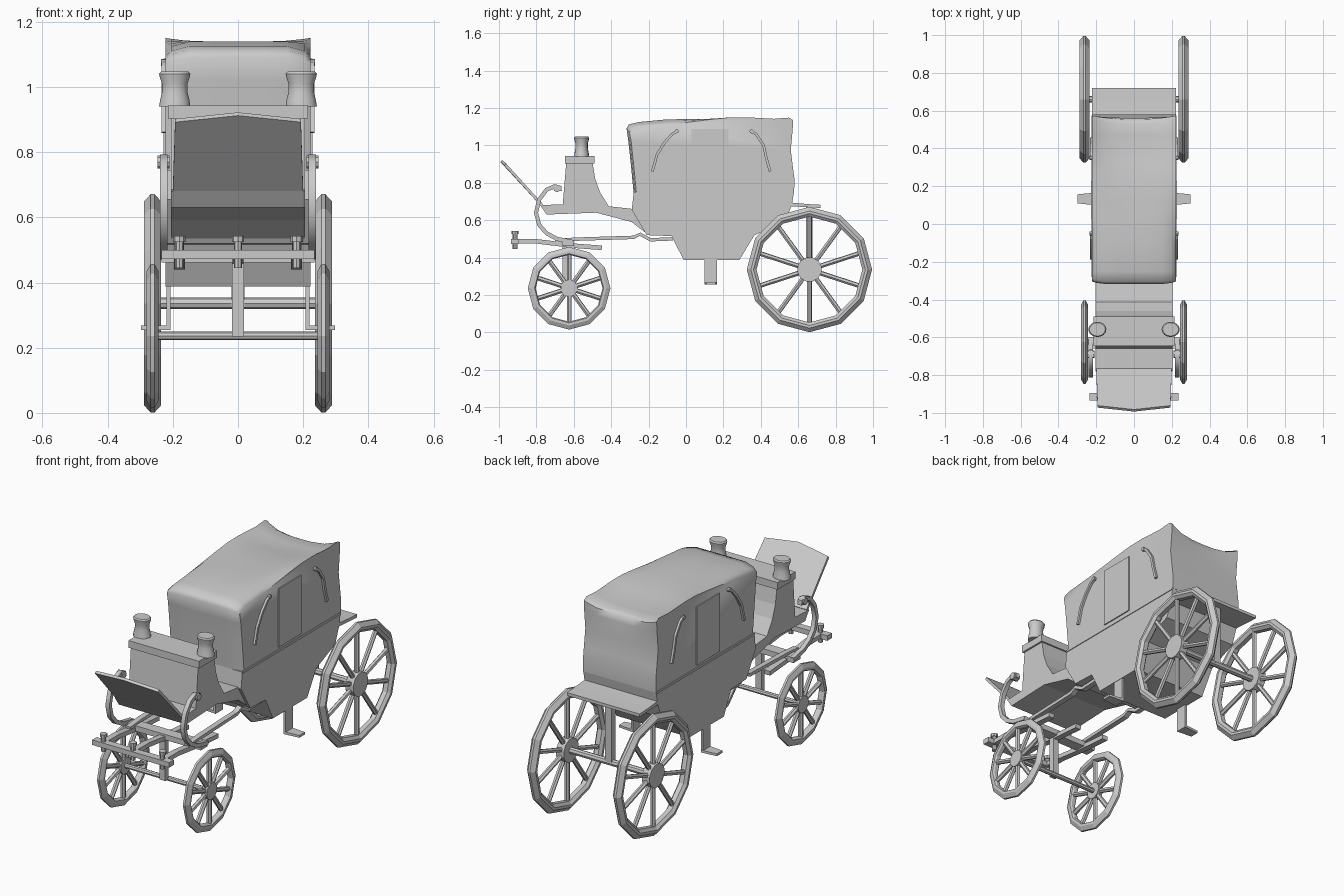
import bpy, bmesh, math
from mathutils import Vector

if "Cube" in bpy.data.objects:
    bpy.data.objects.remove(bpy.data.objects["Cube"])

grey = bpy.data.materials.new("plain_grey")
grey.diffuse_color = (0.6, 0.6, 0.6, 1)
grey.use_nodes = True
grey.node_tree.nodes["Principled BSDF"].inputs["Base Color"].default_value = grey.diffuse_color


def finish(name, bm, smooth=None):
    bmesh.ops.recalc_face_normals(bm, faces=bm.faces)
    me = bpy.data.meshes.new(name)
    bm.to_mesh(me)
    bm.free()
    me.materials.append(grey)
    ob = bpy.data.objects.new(name, me)
    bpy.context.collection.objects.link(ob)
    if smooth:
        bpy.ops.object.select_all(action='DESELECT')
        ob.select_set(True)
        bpy.context.view_layer.objects.active = ob
        bpy.ops.object.shade_smooth_by_angle(angle=math.radians(smooth))
    return ob


def skin(bm, rings, close=True, caps=True):
    """Join rings of points with quads."""
    vs = [[bm.verts.new(p) for p in r] for r in rings]
    n = len(vs[0])
    for a, b in zip(vs, vs[1:]):
        for i in range(n if close else n - 1):
            j = (i + 1) % n
            bm.faces.new((a[i], a[j], b[j], b[i]))
    if caps:
        bm.faces.new(vs[0])
        bm.faces.new(vs[-1])
    return vs


def slab(name, pts, x0, x1):
    """Side profile of (y, z) points drawn out across x."""
    bm = bmesh.new()
    skin(bm, [[(x, y, z) for y, z in pts] for x in (x0, x1)])
    return finish(name, bm)


def box(name, x0, x1, y0, y1, z0, z1):
    return slab(name, [(y0, z0), (y1, z0), (y1, z1), (y0, z1)], x0, x1)


def rod(bm, a, b, r, n=6, r2=None):
    a, b = Vector(a), Vector(b)
    d = (b - a).normalized()
    u = d.orthogonal().normalized()
    w = d.cross(u)
    skin(bm, [[p + (u * math.cos(t) + w * math.sin(t)) * s
               for t in [2 * math.pi * i / n for i in range(n)]]
              for p, s in ((a, r), (b, r2 or r))])


def ribbon(name, x, pts, wide, thick, smooth=None):
    """Rectangular strap following a (y, z) path."""
    bm = bmesh.new()
    rings = []
    for i, p in enumerate(pts):
        a, b = pts[max(i - 1, 0)], pts[min(i + 1, len(pts) - 1)]
        t = Vector((b[0] - a[0], b[1] - a[1])).normalized() * thick / 2
        lo, hi = (p[0] + t.y, p[1] - t.x), (p[0] - t.y, p[1] + t.x)
        rings.append([(x - wide / 2, *lo), (x + wide / 2, *lo),
                      (x + wide / 2, *hi), (x - wide / 2, *hi)])
    skin(bm, rings)
    return finish(name, bm, smooth)


def wheel(name, x, y, z, R, rim, half, hub):
    bm = bmesh.new()
    # twelve-sided rim with a narrow tread
    prof = [(R, -.006), (R, .006), (R - .022, half), (R - .036, half),
            (R - rim, half * .5), (R - rim, -half * .5),
            (R - .036, -half), (R - .022, -half)]
    rings = [[(x + w, y + r * math.cos(k * math.pi / 6), z + r * math.sin(k * math.pi / 6))
              for r, w in prof] for k in range(12)]
    skin(bm, rings + rings[:1], caps=False)
    bmesh.ops.remove_doubles(bm, verts=bm.verts, dist=1e-5)
    rod(bm, (x - half * .9, y, z), (x + half * .9, y, z), hub, 12)
    for k in range(10):
        a = math.radians(18 + 36 * k)
        c, s = math.cos(a), math.sin(a)
        rod(bm, (x, y + c * hub * .6, z + s * hub * .6),
            (x, y + c * (R - rim * .8), z + s * (R - rim * .8)), .013, 6)
    finish(name, bm)


# Wheels and axles
for s, side in ((-1, "left"), (1, "right")):
    wheel("rear_wheel_" + side, s * .262, .66, .336, .335, .052, .026, .066)
    wheel("front_wheel_" + side, s * .262, -.625, .236, .221, .042, .018, .046)
for name, y, z, r in (("rear_axle", .66, .336, .018), ("front_axle", -.625, .236, .013)):
    bm = bmesh.new()
    rod(bm, (-.27, y, z), (.27, y, z), r, 8)
    finish(name, bm)

# Lower coach body
slab("lower_body", [(-.28, .745), (-.29, .655), (-.21, .52), (-.077, .515), (-.013, .388),
                    (.286, .388), (.366, .52), (.53, .59), (.565, .68), (.578, .75)], -.222, .222)

# Folding hood: side profile swept across, sagging at the rear, rounded at the front
prof = [(-.28, .745), (-.295, .9), (-.308, 1.02), (-.318, 1.09), (-.305, 1.112), (-.25, 1.125),
        (-.1, 1.139), (.02, 1.147), (.12, 1.154), (.23, 1.159), (.32, 1.155), (.47, 1.142),
        (.55, 1.148), (.573, 1.135), (.57, 1.08), (.56, .975), (.572, .88), (.58, .82), (.578, .745)]
bm = bmesh.new()
rings = []
for x in (-.222, -.205, -.15, -.07, 0, .07, .15, .205, .222):
    ring = []
    e = abs(x) / .222
    for y, z in prof:
        f = min(max((y + .1) / .5, 0), 1)
        top = min(max((z - 1.05) / .07, 0), 1)
        drop = top * (.035 * f * (1 - e ** 4) + .03 * (1 - f) * max(0, e - .85) / .15)
        back = .02 * top * (1 - e ** 2) if y > .54 else 0
        front = .015 * max(0, e - .85) / .15 if y < -.27 else 0
        ring.append((x, y - back + front, z - drop))
    rings.append(ring)
skin(bm, rings)
finish("hood", bm, 50)

for s, side in ((-1, "left"), (1, "right")):
    # Door window plate, belt rail and hood irons
    box("door_panel_" + side, s * .218, s * .228, .03, .228, .765, 1.087)
    box("belt_rail_" + side, s * .219, s * .226, -.28, .575, .738, .75)
    for k, path in enumerate(([(-.05, 1.075), (-.075, 1.06), (-.115, 1.015), (-.155, .95), (-.18, .86)],
                              [(.35, 1.075), (.375, 1.06), (.415, 1.0), (.43, .93), (.45, .86)])):
        ribbon("hood_iron_%s_%d" % (side, k), s * .227, path, .014, .014)
        bm = bmesh.new()
        rod(bm, (s * .218, *path[0]), (s * .236, *path[0]), .011, 8)
        finish("hood_iron_knob_%s_%d" % (side, k), bm)
    # Entry step
    box("step_strap_" + side, s * .207, s * .22, .1, .165, .26, .4)
    bm = bmesh.new()
    skin(bm, [[(s * x, .133 - w, z), (s * x, .133 + w, z), (s * x, .133 + w, z + .013),
               (s * x, .133 - w, z + .013)] for x, w, z in ((.207, .033, .255), (.298, .024, .255))])
    finish("step_plate_" + side, bm)

# Driver's footboard, seat box and dash
slab("driver_platform", [(-.78, .68), (-.745, .63), (-.48, .64), (-.29, .59), (-.2, .52),
                         (-.24, .655), (-.42, .675), (-.66, .685)], -.205, .205)
slab("seat_box", [(-.66, .67), (-.64, .91), (-.5, .91), (-.485, .82), (-.46, .75), (-.41, .67)], -.205, .205)
box("seat_top", -.215, .215, -.647, -.49, .903, .943)
bm = bmesh.new()
dash = [(-.2, -.775, .675), (.2, -.775, .675), (.193, -.972, .892), (0, -.993, .912), (-.193, -.972, .892)]
skin(bm, [dash, [(x, y + .011, z + .01) for x, y, z in dash]])
finish("dash_board", bm)

# Lamps at the seat ends
for s, side in ((-1, "left"), (1, "right")):
    bm = bmesh.new()
    skin(bm, [[(s * .194 + r * math.cos(t), -.558 + r * .84 * math.sin(t), z)
               for t in [math.pi * i / 8 for i in range(16)]]
              for r, z in ((.048, .94), (.045, .96), (.039, .985), (.039, 1.01),
                           (.046, 1.03), (.048, 1.04), (.042, 1.047))])
    finish("lamp_" + side, bm, 40)

# Rear rack and its post
slab("rear_rack", [(.55, .675), (.72, .665), (.72, .682), (.65, .686), (.55, .695)], -.222, .222)
box("rear_post", -.02, .02, .642, .676, .33, .675)

# Front carriage: post, bars, springs
box("front_post", -.018, .018, -.66, -.63, .235, .49)
box("turning_bar", -.235, .235, -.66, -.6, .462, .492)
box("front_crossbar", -.235, .235, -.935, -.895, .472, .5)
for x, label in ((-.18, "left"), (0, "middle"), (.18, "right")):
    ribbon("draw_bar_" + label, x, [(-.93, .488), (-.8, .487), (-.62, .465), (-.45, .452)], .034, .024)
    bm = bmesh.new()
    rod(bm, (x, -.914, .445), (x, -.914, .53), .013, 8)
    rod(bm, (x, -.914, .525), (x, -.914, .542), .019, 8)
    finish("draw_pin_" + label, bm)
for s, side in ((-1, "left"), (1, "right")):
    ribbon("c_spring_" + side, s * .228,
           [(-.675, .755), (-.675, .775), (-.7, .782), (-.745, .763), (-.785, .71), (-.802, .64),
            (-.785, .575), (-.745, .53), (-.69, .5), (-.6, .482)], .024, .022, 40)
    bm = bmesh.new()
    rod(bm, (s * .21, -.69, .77), (s * .247, -.69, .77), .02, 8)
    finish("spring_curl_" + side, bm)
    ribbon("perch_" + side, s * .18, [(-.7, .49), (-.6, .498), (-.28, .508), (-.245, .525),
                                      (-.19, .495), (-.07, .5)], .03, .018)
